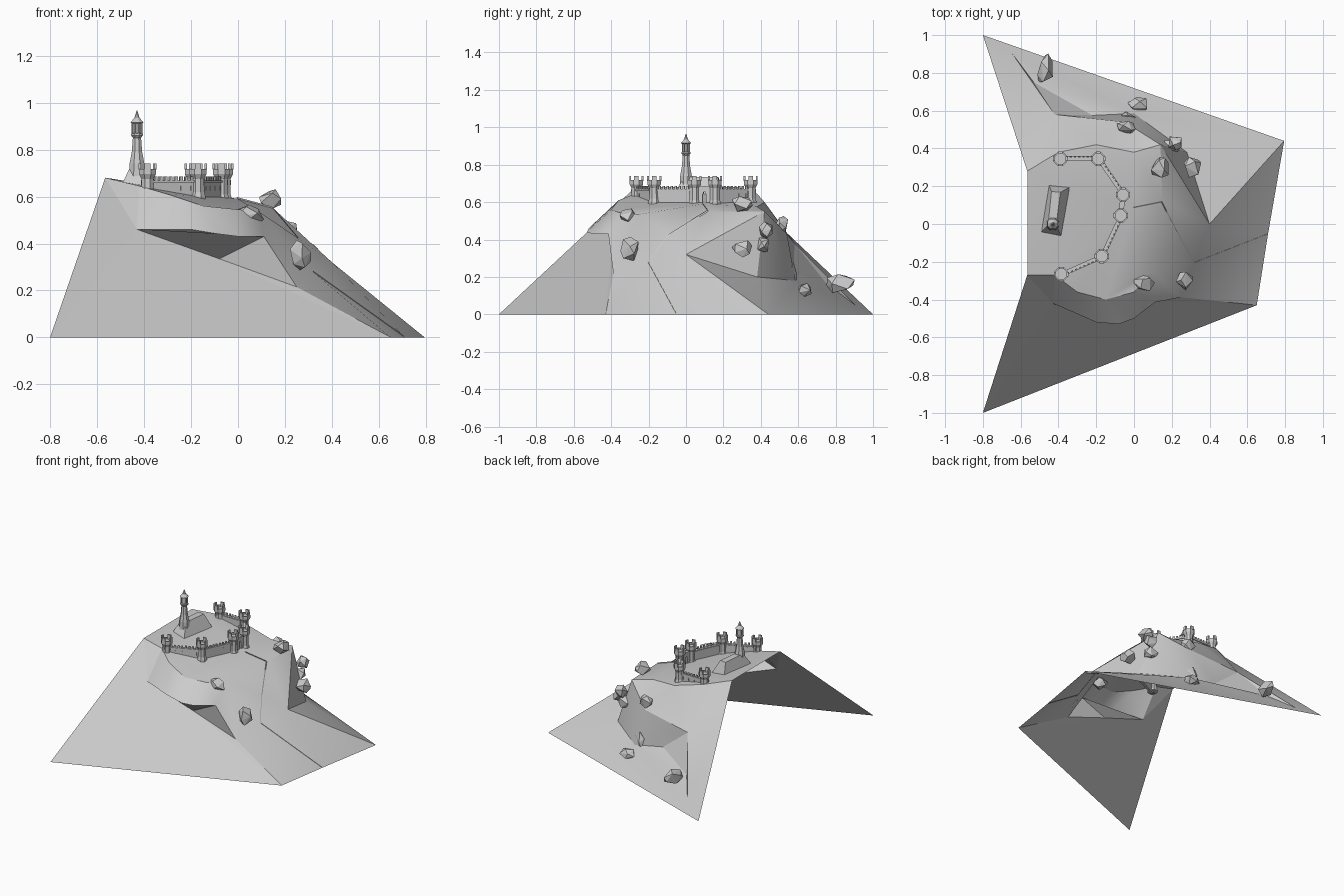
import bpy, bmesh, math, random
from mathutils import Vector, Matrix
from mathutils.geometry import delaunay_2d_cdt

if "Cube" in bpy.data.objects:
    bpy.data.objects.remove(bpy.data.objects["Cube"])

random.seed(4)

def finish(bm, name, smooth=None, fix=True):
    if fix:
        bmesh.ops.recalc_face_normals(bm, faces=bm.faces)
    me = bpy.data.meshes.new(name)
    bm.to_mesh(me)
    bm.free()
    ob = bpy.data.objects.new(name, me)
    bpy.context.collection.objects.link(ob)
    if smooth:
        bpy.ops.object.select_all(action='DESELECT')
        bpy.context.view_layer.objects.active = ob
        ob.select_set(True)
        bpy.ops.object.shade_smooth_by_angle(angle=math.radians(smooth))
    return ob

def box(bm, c, size, ang=0):
    m = Matrix.Translation(c) @ Matrix.Rotation(ang, 4, 'Z') @ Matrix.Diagonal((*size, 1))
    bmesh.ops.create_cube(bm, size=1, matrix=m)

def lathe(bm, c, profile, n=8):
    # stacked rings of n sides, capped
    rings = [[bm.verts.new((c[0] + r * math.cos(2 * math.pi * (i + .5) / n),
                            c[1] + r * math.sin(2 * math.pi * (i + .5) / n), z))
              for i in range(n)] for r, z in profile]
    for a, b in zip(rings, rings[1:]):
        for i in range(n):
            bm.faces.new((a[i], a[(i + 1) % n], b[(i + 1) % n], b[i]))
    bm.faces.new(rings[0][::-1])
    bm.faces.new(rings[-1])

# Hill: rim outline, then inner points, triangulated in plan
rim = [(-.565, -.27, .68), (-.43, -.42, .46), (-.2, -.52, .46), (-.08, -.53, .44), (0, -.5, .43),
       (.11, -.415, .43), (.25, -.388, .215), (.65, -.43, 0), (.71, -.05, 0), (.795, .44, 0),
       (-.8, 1, 0), (-.565, .28, .68)]
path = [(0, .09, .59), (.15, .12, .55), (.26, -.09, .42), (.325, -.2, .275), (.71, -.05, 0)]
crest = (.14, .42, .55)
corner = (.40, 0, .32)
foot = (.28, .38, .2)
inner = path[:4] + [crest, corner, foot,
    (-.42, -.27, .645), (-.3, -.36, .61), (-.15, -.4, .56), (.0, -.36, .545), (.09, -.25, .535),
    (0, .38, .575), (-.2, .42, .6), (-.4, .38, .645),
    (-.42, .58, .38), (-.05, .54, .43), (0, .585, .18), (-.22, .575, .22), (-.53, .75, .165), (-.65, .91, .045)]
pts = rim + inner
n = len(rim)
at = pts.index
edges = [(at(a), at(b)) for a, b in zip(path, path[1:])]
edges += [(at(crest), at(corner)), (at(crest), at(foot)), (at(corner), at(foot)),
          (at(corner), 9), (at(foot), n + 17), (n + 16, at(crest)), (n + 15, n + 16),
          (n + 17, n + 18), (n + 18, n + 19), (n + 19, n + 20), (n + 15, n + 20)]
res = delaunay_2d_cdt([Vector(p[:2]) for p in pts], edges, [list(range(n))], 1, 1e-5)
bm = bmesh.new()
vs = [bm.verts.new((v.x, v.y, pts[src[0]][2] if src else .3)) for v, src in zip(res[0], res[3])]
for f in res[2]:
    bm.faces.new([vs[i] for i in f])
finish(bm, "hill_top", 28, False)

# Front slope and the underside of its overhanging lip
bm = bmesh.new()
r = [bm.verts.new(p) for p in rim[:8]]
mid = bm.verts.new((-.08, -.4, .335))
end = bm.verts.new((-.8, -1, 0))
for f in ((end, r[1], r[0]), (end, mid, r[1]), (end, r[7], mid), (r[7], r[6], mid),
          (mid, r[5], r[4], r[3], r[2], r[1]), (mid, r[6], r[5])):
    bm.faces.new(f)
finish(bm, "hill_front")

# Small step along the footpath
bm = bmesh.new()
low = [bm.verts.new((x, y, z - .004)) for x, y, z in path]
top = [bm.verts.new((x - .006, y - .004, z + .008)) for x, y, z in path]
for i in range(4):
    bm.faces.new((low[i], low[i + 1], top[i + 1], top[i]))
finish(bm, "path_step")

# Castle towers
spots = [(-.39, .345, .615), (-.19, .345, .59), (-.058, .155, .58),
         (-.07, .045, .58), (-.17, -.17, .59), (-.385, -.265, .60)]
for i, (x, y, z) in enumerate(spots):
    bm = bmesh.new()
    lathe(bm, (x, y), [(.036, z - .01), (.034, z + .012), (.029, z + .03), (.028, .675), (.039, .695),
                       (.039, .718), (.031, .718), (.031, .705)])
    for k in range(8):
        a = math.pi * k / 4
        d = Vector((math.cos(a), math.sin(a), 0))
        if k % 2 == 0:
            box(bm, Vector((x, y, .727)) + d * .033, (.01, .024, .026), a)
            box(bm, Vector((x, y, .66)) + d * .026, (.004, .006, .022), a)
    finish(bm, f"tower_{i}")

# Curtain walls with battlements and window slits, and the gate
for i, (a, b) in enumerate(zip(spots, spots[1:])):
    bm = bmesh.new()
    a, b = Vector(a[:2]), Vector(b[:2])
    d = b - a
    L, ang, m = d.length, math.atan2(d.y, d.x), (a + b) / 2
    out = Vector((d.y, -d.x)).normalized()
    if (m + out * .1 - Vector((-.3, .05))).length < (m - Vector((-.3, .05))).length:
        out = -out
    if i == 2:
        for t in (.3, .7):
            box(bm, (*a.lerp(b, t), .615), (.025, .026, .08), ang)
        box(bm, (*m, .669), (L, .026, .03), ang)
        for s in (-1, 1):
            box(bm, (*(m + d.normalized() * s * .01), .65), (.008, .024, .012), ang)
    else:
        box(bm, (*m, .62), (L, .018, .09), ang)
        box(bm, (*(m + out * .004), .664), (L, .022, .01), ang)
    count = int(L / .022)
    for k in range(count):
        p = a.lerp(b, (k + .5) / count)
        box(bm, (*(p + out * .009), .675), (.012, .006, .022), ang)
        if k % 2 and i != 2:
            box(bm, (*(p + out * .009), .635), (.006, .004, .02), ang)
    finish(bm, "gate" if i == 2 else f"wall_{i}")

# Lighthouse: sloped plinth, tapered shaft, lantern and cap
bm = bmesh.new()
quads = [[(-.452, .21, .645), (-.335, .197, .63), (-.385, -.065, .64), (-.492, -.045, .655)],
         [(-.437, .172, .735), (-.39, .168, .735), (-.412, -.01, .735), (-.455, -.005, .735)]]
q = [[bm.verts.new(p) for p in ring] for ring in quads]
for i in range(4):
    j = (i + 1) % 4
    bm.faces.new((q[0][i], q[0][j], q[1][j], q[1][i]))
bm.faces.new(q[1])
finish(bm, "lighthouse_plinth")
bm = bmesh.new()
lathe(bm, (-.43, 0), [(.038, .66), (.034, .74), (.024, .79), (.019, .85), (.027, .86), (.027, .868),
                      (.018, .87), (.018, .91), (.03, .915), (.012, .935), (.002, .965)])
for k in range(8):
    a = math.pi * (k + .5) / 4
    box(bm, (-.43 + .021 * math.cos(a), .021 * math.sin(a), .89), (.005, .005, .05), a)
finish(bm, "lighthouse")

# Boulders: centre and half sizes
rocks = [(-.47, .82, .165, .05, .085, .055), (.02, .63, .13, .06, .045, .04), (-.03, .56, .21, .045, .04, .075),
         (-.04, .515, .48, .05, .04, .05), (.22, .43, .45, .045, .05, .05), (.2, .41, .37, .05, .05, .045),
         (.14, .3, .59, .05, .065, .045), (.31, .31, .35, .055, .06, .05),
         (.045, -.31, .52, .065, .055, .05), (.27, -.3, .35, .048, .055, .07)]
for i, (x, y, z, sx, sy, sz) in enumerate(rocks):
    bm = bmesh.new()
    for k in range(11):
        h = 1 - 2 * (k + .5) / 11
        a = k * 2.4 + i + random.uniform(-.4, .4)
        w = math.sqrt(1 - h * h)
        g = random.uniform(.85, 1.15)
        bm.verts.new((x + sx * w * g * math.cos(a), y + sy * w * g * math.sin(a), z + sz * h))
    bmesh.ops.convex_hull(bm, input=bm.verts)
    finish(bm, f"boulder_{i}")
